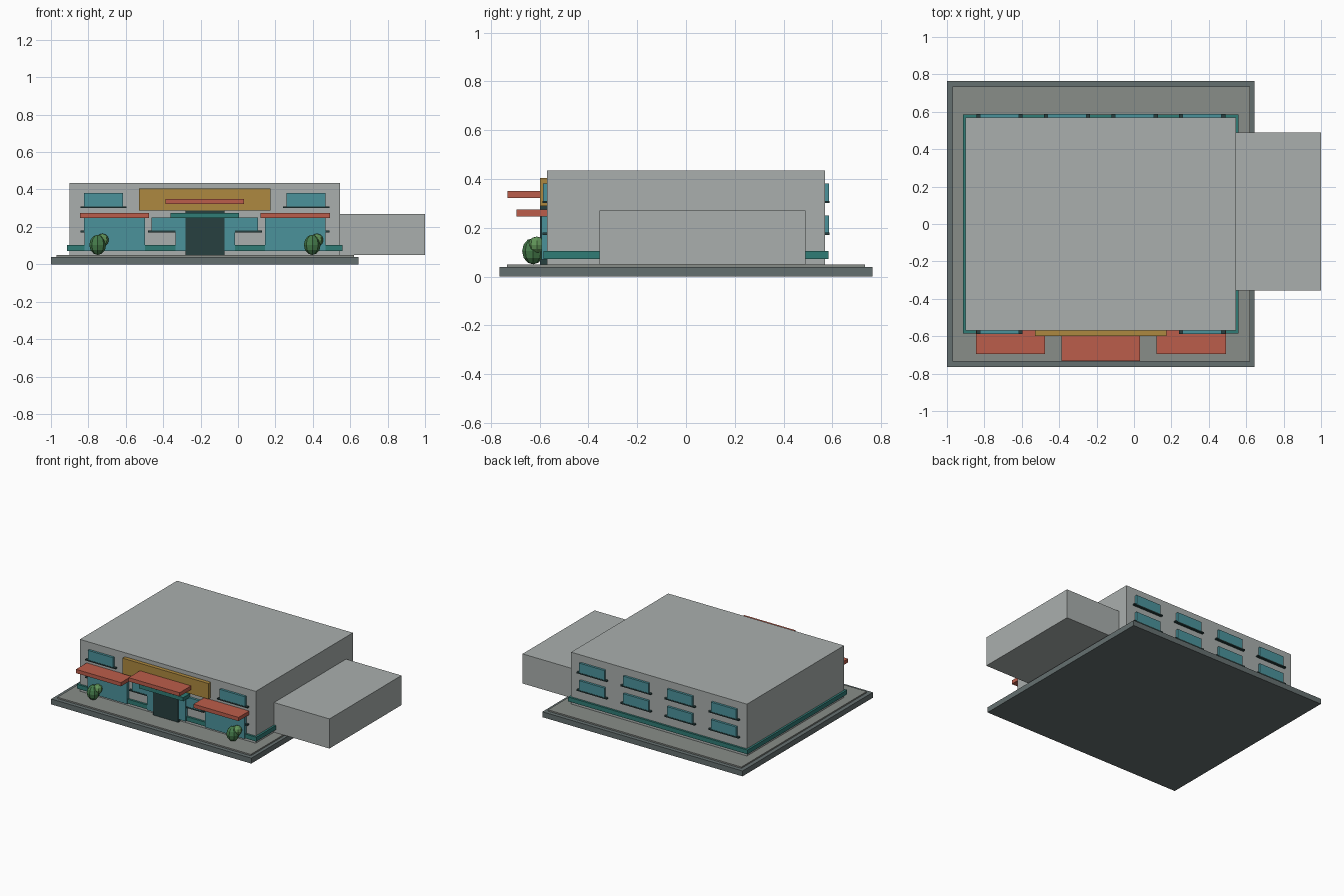
import bpy

if "Cube" in bpy.data.objects:
    bpy.data.objects.remove(bpy.data.objects["Cube"])


def material(name, r, g, b):
    m = bpy.data.materials.new(name)
    m.diffuse_color = (r, g, b, 1)
    m.use_nodes = True
    m.node_tree.nodes["Principled BSDF"].inputs["Base Color"].default_value = m.diffuse_color
    return m


TEAL = material("teal_paint", 0.03, 0.20, 0.18)
GLASS = material("glass", 0.07, 0.29, 0.33)
RED = material("awning_red", 0.50, 0.11, 0.07)
GOLD = material("sign_ochre", 0.42, 0.25, 0.05)
DARK = material("dark", 0.02, 0.05, 0.05)
SLATE = material("slate", 0.13, 0.16, 0.16)
PAVE = material("paving", 0.25, 0.27, 0.25)
WALL = material("wall_grey", 0.40, 0.43, 0.42)
GREEN = material("leaf", 0.06, 0.20, 0.07)
LIGHT = material("leaf_light", 0.12, 0.30, 0.10)


def box(name, x, y, z, mat):
    """Box spanning the given (min, max) ranges."""
    bpy.ops.mesh.primitive_cube_add(
        size=1, location=[(a + b) / 2 for a, b in (x, y, z)])
    o = bpy.context.object
    o.name = name
    o.scale = [b - a for a, b in (x, y, z)]
    bpy.ops.object.transform_apply(location=False, rotation=False, scale=True)
    o.data.materials.append(mat)
    return o


def leaf_ball(name, loc, scale, mat):
    bpy.ops.mesh.primitive_uv_sphere_add(segments=8, ring_count=6, radius=1, location=loc)
    o = bpy.context.object
    o.name = name
    o.scale = scale
    o.data.materials.append(mat)


# Stepped base
box("base_slab", (-1, 0.645), (-0.765, 0.765), (0, 0.04), SLATE)
box("paving", (-0.97, 0.62), (-0.735, 0.735), (0.04, 0.05), PAVE)

# Building masses and plinth band
X0, X1, Y = -0.90, 0.545, 0.57
box("main_block", (X0, X1), (-Y, Y), (0.05, 0.435), WALL)
box("side_wing", (X1, 1.0), (-0.355, 0.49), (0.05, 0.27), WALL)
box("plinth_band", (X0 - 0.015, X1 + 0.015), (-0.585, 0.585), (0.072, 0.104), TEAL)

# Two rows of four windows with sills, front and back
pitch = (X1 - X0) / 4
for side in (-1, 1):
    for row in (0.18, 0.31):
        for i in range(4):
            cx = X0 + pitch * (i + 0.5)
            y = sorted((side * 0.56, side * 0.587))
            box("window", (cx - 0.104, cx + 0.104), y, (row, row + 0.071), GLASS)
            y = sorted((side * 0.56, side * 0.589))
            box("window_sill", (cx - 0.124, cx + 0.124), y, (row - 0.009, row), DARK)

# Shopfronts, awnings and bushes either side of the entrance
for cx, bx in ((-0.66, -0.75), (0.306, 0.397)):
    box("shopfront", (cx - 0.162, cx + 0.162), (-0.593, -0.56), (0.07, 0.247), GLASS)
    box("side_awning", (cx - 0.185, cx + 0.185), (-0.695, -0.57), (0.247, 0.275), RED)
    leaf_ball("bush", (bx, -0.627, 0.104), (0.045, 0.045, 0.054), GREEN)
    leaf_ball("bush_tuft", (bx + 0.025, -0.612, 0.13), (0.034, 0.034, 0.034), LIGHT)

# Entrance
box("entrance_frame", (-0.335, -0.015), (-0.592, -0.56), (0.07, 0.25), GLASS)
box("entrance_door", (-0.28, -0.073), (-0.598, -0.56), (0.05, 0.289), DARK)
box("entrance_lintel", (-0.36, 0.005), (-0.65, -0.56), (0.247, 0.275), TEAL)

# Sign panel and centre awning
box("sign_panel", (-0.53, 0.175), (-0.598, -0.57), (0.289, 0.405), GOLD)
box("centre_awning", (-0.387, 0.033), (-0.732, -0.59), (0.322, 0.35), RED)
